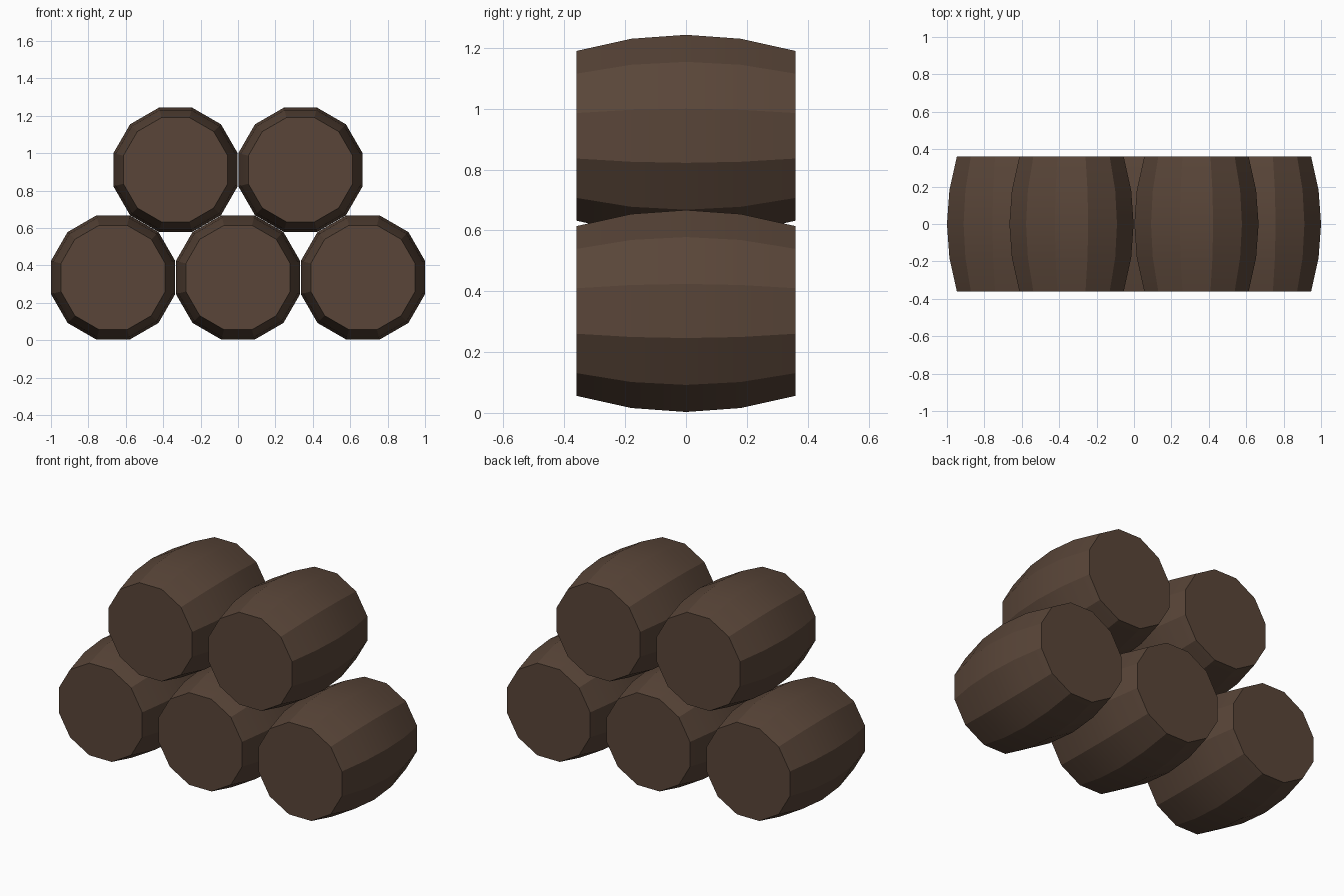
import bpy, bmesh, math

if "Cube" in bpy.data.objects:
    bpy.data.objects.remove(bpy.data.objects["Cube"])

SIDES = 12
# (y position, flat-to-centre radius) rings along the barrel
PROFILE = [(-0.36, 0.279), (-0.18, 0.319), (0.0, 0.332), (0.18, 0.319), (0.36, 0.279)]

wood = bpy.data.materials.new("dark brown wood")
wood.diffuse_color = (0.1, 0.06, 0.04, 1)
wood.use_nodes = True
wood.node_tree.nodes["Principled BSDF"].inputs["Base Color"].default_value = wood.diffuse_color


def barrel(name, x, z):
    bm = bmesh.new()
    rings = []
    for y, apothem in PROFILE:
        r = apothem / math.cos(math.pi / SIDES)
        angles = [(i + 0.5) * 2 * math.pi / SIDES for i in range(SIDES)]
        rings.append([bm.verts.new((r * math.cos(a), y, r * math.sin(a))) for a in angles])
    # bulging staves
    for a, b in zip(rings, rings[1:]):
        for i in range(SIDES):
            j = (i + 1) % SIDES
            bm.faces.new((a[i], a[j], b[j], b[i]))
    # flat heads
    bm.faces.new(rings[0])
    bm.faces.new(rings[-1])
    bmesh.ops.recalc_face_normals(bm, faces=bm.faces)
    mesh = bpy.data.meshes.new(name)
    bm.to_mesh(mesh)
    bm.free()
    mesh.materials.append(wood)
    ob = bpy.data.objects.new(name, mesh)
    ob.location = (x, 0, z)
    bpy.context.collection.objects.link(ob)
    # smooth along the bulge, sharp between staves
    bpy.ops.object.select_all(action='DESELECT')
    ob.select_set(True)
    bpy.context.view_layer.objects.active = ob
    bpy.ops.object.shade_smooth_by_angle(angle=math.radians(22))


# bottom row of three, top row of two
for i, x in enumerate((-0.668, 0.0, 0.668)):
    barrel(f"bottom_barrel_{i + 1}", x, 0.335)
for i, x in enumerate((-0.334, 0.334)):
    barrel(f"top_barrel_{i + 1}", x, 0.911)
